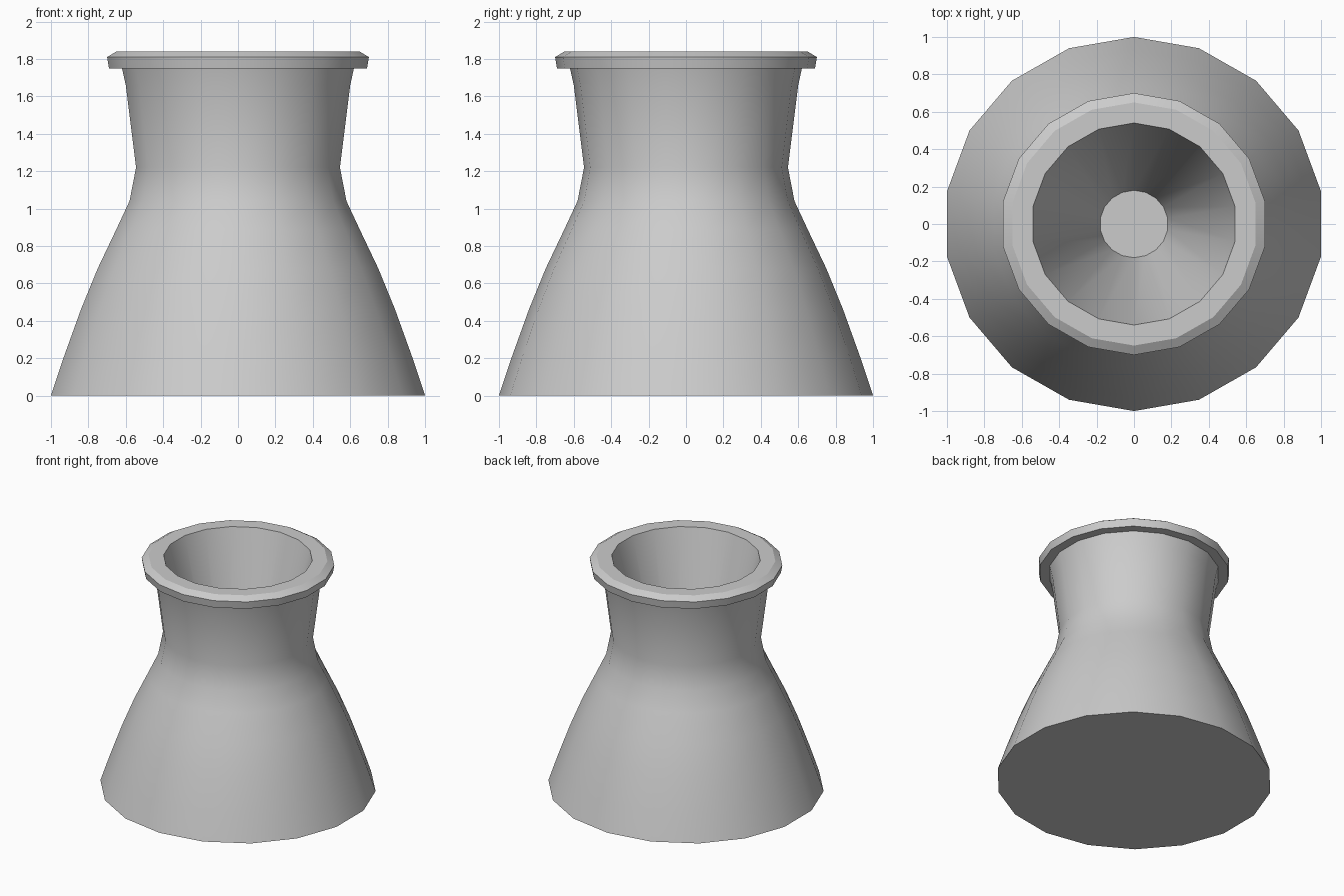
import bpy, bmesh, math

if "Cube" in bpy.data.objects:
    bpy.data.objects.remove(bpy.data.objects["Cube"])

SIDES = 18
X_SCALE = 1 / math.cos(math.radians(10))  # full 2-unit width across the flats


def lathe(name, profile):
    """Revolve (radius, z) points about z and cap both ends."""
    bm = bmesh.new()
    rings = []
    for r, z in profile:
        ring = []
        for i in range(SIDES):
            a = 2 * math.pi * i / SIDES
            ring.append(bm.verts.new((-r * math.sin(a) * X_SCALE, r * math.cos(a), z)))
        rings.append(ring)
    for low, high in zip(rings, rings[1:]):
        for i in range(SIDES):
            j = (i + 1) % SIDES
            bm.faces.new((low[i], low[j], high[j], high[i]))
    bm.faces.new(list(reversed(rings[0])))
    bm.faces.new(rings[-1])
    bmesh.ops.recalc_face_normals(bm, faces=bm.faces[:])
    mesh = bpy.data.meshes.new(name)
    bm.to_mesh(mesh)
    bm.free()
    obj = bpy.data.objects.new(name, mesh)
    bpy.context.collection.objects.link(obj)
    bpy.ops.object.select_all(action='DESELECT')
    obj.select_set(True)
    bpy.context.view_layer.objects.active = obj
    bpy.ops.object.shade_smooth_by_angle(angle=math.radians(30))
    return obj


# Flared outer wall, from base up to the collar
wall = [(1.0, 0), (0.93, 0.21), (0.84, 0.46), (0.75, 0.68), (0.65, 0.89),
        (0.58, 1.04), (0.545, 1.22), (0.6, 1.66), (0.62, 1.75)]
# Overhanging collar with a chamfered top
collar = [(0.69, 1.75), (0.7, 1.81), (0.65, 1.84)]
# Tapering hollow with a small flat floor
hollow = [(0.54, 1.84), (0.18, 0.5)]

lathe("hollow_flared_pot", wall + collar + hollow)
